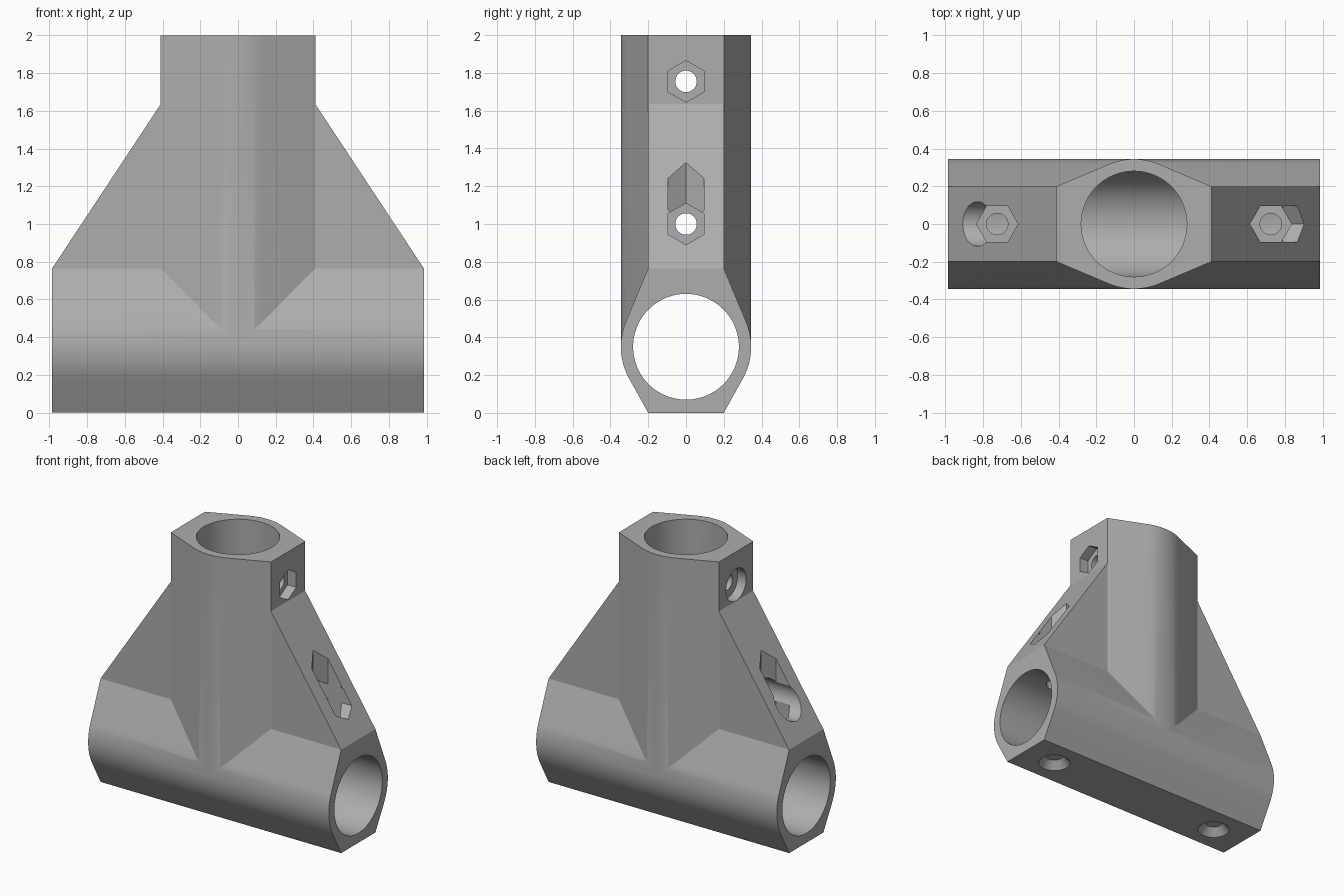
import bpy
import bmesh
from math import cos, sin, pi, radians
from mathutils import Vector, Matrix
from mathutils.geometry import convex_hull_2d

cube = bpy.data.objects.get("Cube")
if cube:
    bpy.data.objects.remove(cube, do_unlink=True)

# Main dimensions
HALF = 0.985      # half length of the cross tube
AXIS_Z = 0.35     # height of the cross tube's axis
OUTER, BORE = 0.345, 0.28
FLAT = 0.2        # half width of the flat lands
NECK = 0.41       # half width of the upright tube
SHOULDER, RIM = 0.765, 1.635
SHAFT, NUT, HEAD = 0.057, 0.11, 0.118
SCREW_X = 0.725

grey = bpy.data.materials.new("plain grey")
grey.use_nodes = True
grey.diffuse_color = (0.42, 0.42, 0.42, 1)
grey.node_tree.nodes["Principled BSDF"].inputs["Base Color"].default_value = grey.diffuse_color

# Local extrusion direction and in-plane axes: columns are u, v, w
ALONG_X = Matrix(((0, 0, 1), (1, 0, 0), (0, 1, 0)))   # u=y v=z w=x
ALONG_Y = Matrix(((1, 0, 0), (0, 0, -1), (0, 1, 0)))  # u=x v=z w=-y
ALONG_Z = Matrix.Identity(3)


def circle(r, n=96, cu=0, cv=0, turn=0):
    return [(cu + r * cos(turn + 2 * pi * i / n), cv + r * sin(turn + 2 * pi * i / n))
            for i in range(n)]


def hull(points):
    return [points[i] for i in convex_hull_2d([Vector(p) for p in points])]


def prism(name, outline, axes, start, end, taper=None):
    """Extrude an outline from start to end; taper=(scale, centre) narrows the end."""
    bm = bmesh.new()
    rings = []
    for w, narrow in ((start, None), (end, taper)):
        ring = []
        for u, v in outline:
            if narrow:
                k, (cu, cv) = narrow
                u, v = cu + k * (u - cu), cv + k * (v - cv)
            ring.append(bm.verts.new(axes @ Vector((u, v, w))))
        rings.append(ring)
    bm.faces.new(rings[0])
    bm.faces.new(rings[1])
    n = len(outline)
    for i in range(n):
        j = (i + 1) % n
        bm.faces.new((rings[0][i], rings[0][j], rings[1][j], rings[1][i]))
    bmesh.ops.recalc_face_normals(bm, faces=bm.faces[:])
    mesh = bpy.data.meshes.new(name)
    bm.to_mesh(mesh)
    bm.free()
    mesh.materials.append(grey)
    obj = bpy.data.objects.new(name, mesh)
    bpy.context.collection.objects.link(obj)
    return obj


def combine(body, tool, operation):
    mod = body.modifiers.new(tool.name, 'BOOLEAN')
    mod.operation = operation
    mod.solver = 'EXACT'
    mod.object = tool
    bpy.context.view_layer.objects.active = body
    bpy.ops.object.modifier_apply(modifier=mod.name)
    bpy.data.objects.remove(tool, do_unlink=True)


# Cross tube: round body wrapped onto flat top and bottom lands
cross = hull(circle(OUTER, cv=AXIS_Z)
             + [(s * FLAT, z) for s in (-1, 1) for z in (0, SHOULDER)])
body = prism("tee_connector", cross, ALONG_X, -HALF, HALF)

# Upright tube with flat lands on its two sides
upright = hull(circle(OUTER - 0.001)
               + [(sx * NECK, sy * FLAT) for sx in (-1, 1) for sy in (-1, 1)])
combine(body, prism("upright_tube", upright, ALONG_Z, AXIS_Z, 2), 'UNION')

# Sloping gusset between the tubes
right_edge = [(0.88, 0.66), (HALF, SHOULDER), (NECK, RIM), (0.33, RIM)]
gusset = right_edge + [(-x, z) for x, z in reversed(right_edge)]
combine(body, prism("gusset", gusset, ALONG_Y, -FLAT, FLAT), 'UNION')

# Pipe bores
combine(body, prism("cross_bore", circle(BORE, cv=AXIS_Z), ALONG_X, -1.2, 1.2), 'DIFFERENCE')
combine(body, prism("upright_bore", circle(BORE), ALONG_Z, AXIS_Z, 2.2), 'DIFFERENCE')

# Screws through the upright: nut pocket on the left, round head seat on the right
for z in (1.0, 1.755):
    cuts = [("nut_pocket", circle(NUT, 6, cv=z, turn=pi / 2), NECK - 0.07, 1.2),
            ("head_seat", circle(HEAD, 48, cv=z), -1.2, 0.07 - NECK),
            ("screw_shaft", circle(SHAFT, 32, cv=z), -0.6, 0.6)]
    for name, outline, a, b in cuts:
        combine(body, prism(name, outline, ALONG_X, a, b), 'DIFFERENCE')

# Screws into the cross tube: nut pocket above, shallow countersink below
for x in (-SCREW_X, SCREW_X):
    combine(body, prism("nut_pocket", circle(NUT, 6, cu=x), ALONG_Z, SHOULDER - 0.065, 1.6),
            'DIFFERENCE')
    combine(body, prism("screw_shaft", circle(SHAFT, 32, cu=x), ALONG_Z, AXIS_Z, 0.8),
            'DIFFERENCE')
    combine(body, prism("countersink", circle(HEAD, 48, cu=x), ALONG_Z, -0.01, 0.055,
                        (0.5, (x, 0))), 'DIFFERENCE')

# Smooth the round walls, keep edges crisp
bpy.ops.object.select_all(action='DESELECT')
body.select_set(True)
bpy.context.view_layer.objects.active = body
bpy.ops.object.shade_smooth_by_angle(angle=radians(20))
